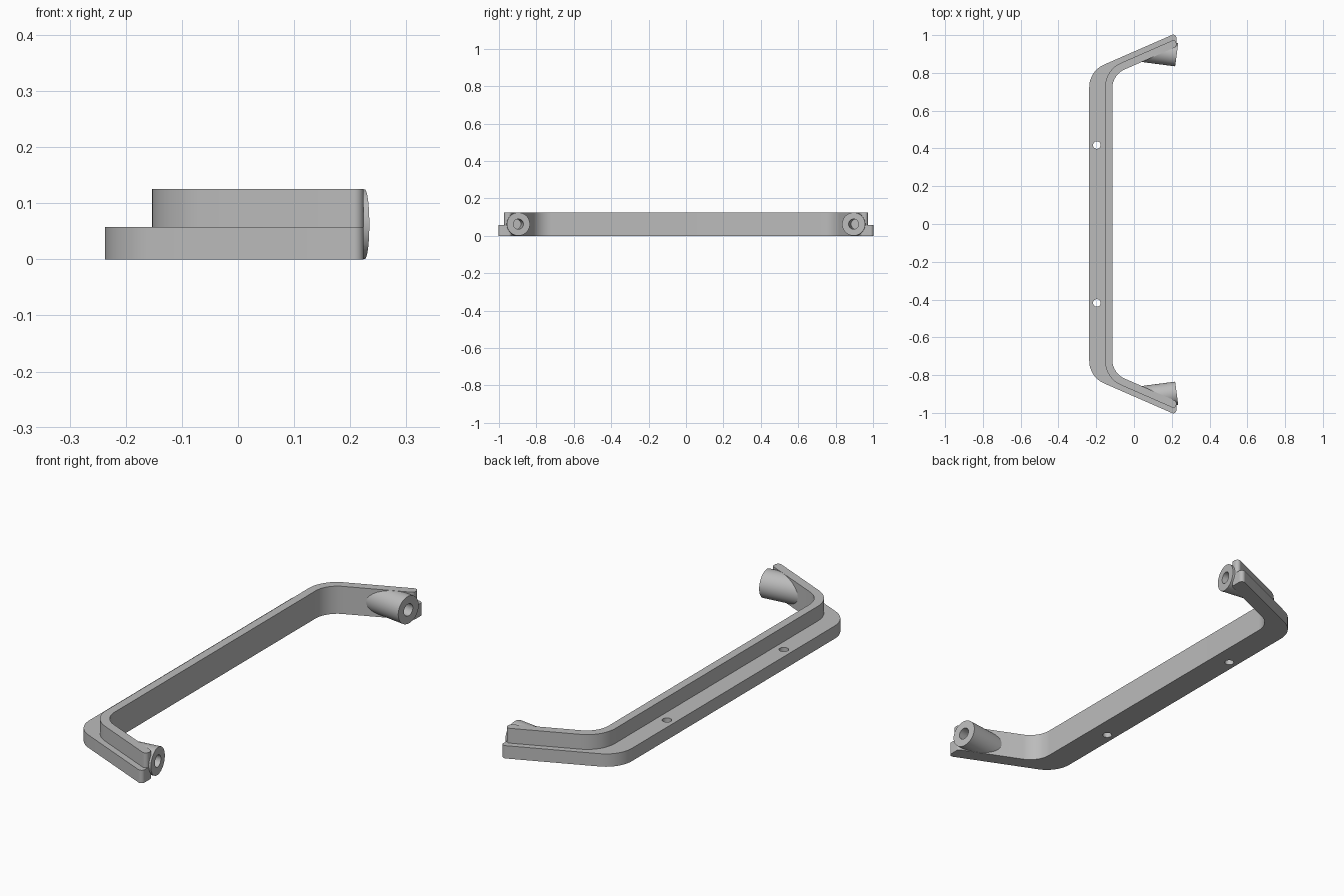
import bpy, bmesh, math
from mathutils import Vector, Matrix

cube = bpy.data.objects.get("Cube")
if cube:
    bpy.data.objects.remove(cube, do_unlink=True)

grey = bpy.data.materials.new("plain grey")
grey.use_nodes = True
colour = (0.5, 0.5, 0.5, 1)
grey.diffuse_color = colour
grey.node_tree.nodes["Principled BSDF"].inputs["Base Color"].default_value = colour

SLOPE = 0.437          # lean of the end arms
TIP = 0.224            # x where the arms end
STEP, TOP = 0.058, 0.125
OUTER, MIDDLE, INNER = 0.913, 0.883, 0.84   # arm lines at x = 0


def arm(x, line):
    return line + SLOPE * x


def fillet(corners, steps=12):
    """Round each (x, y, radius) corner of a closed outline."""
    points = []
    for i, (x, y, r) in enumerate(corners):
        p = Vector((x, y))
        a = (Vector(corners[i - 1][:2]) - p).normalized()
        b = (Vector(corners[(i + 1) % len(corners)][:2]) - p).normalized()
        if r == 0:
            points.append(p)
            continue
        half = a.angle(b) / 2
        centre = p + (a + b).normalized() * (r / math.sin(half))
        start = p + a * (r / math.tan(half)) - centre
        end = p + b * (r / math.tan(half)) - centre
        sweep = start.angle_signed(end)
        for k in range(steps + 1):
            points.append(centre + Matrix.Rotation(-sweep * k / steps, 2) @ start)
    return points


def finish(name, bm):
    bmesh.ops.recalc_face_normals(bm, faces=bm.faces)
    mesh = bpy.data.meshes.new(name)
    bm.to_mesh(mesh)
    bm.free()
    mesh.materials.append(grey)
    obj = bpy.data.objects.new(name, mesh)
    bpy.context.collection.objects.link(obj)
    return obj


def prism(name, outline, z0, z1):
    bm = bmesh.new()
    face = bm.faces.new([bm.verts.new((p[0], p[1], z0)) for p in outline])
    made = bmesh.ops.extrude_face_region(bm, geom=[face])["geom"]
    bmesh.ops.translate(bm, vec=(0, 0, z1 - z0),
                        verts=[v for v in made if isinstance(v, bmesh.types.BMVert)])
    return finish(name, bm)


def rod(name, a, b, radius, sides=48):
    a, b = Vector(a), Vector(b)
    turn = (b - a).to_track_quat('Z', 'Y').to_matrix().to_4x4()
    bm = bmesh.new()
    bmesh.ops.create_cone(bm, cap_ends=True, segments=sides, radius1=radius, radius2=radius,
                          depth=(b - a).length,
                          matrix=Matrix.Translation((a + b) / 2) @ turn)
    return finish(name, bm)


def combine(target, tool, operation):
    """Apply a boolean and remove the tool."""
    mod = target.modifiers.new(operation.lower(), 'BOOLEAN')
    mod.operation, mod.object, mod.solver = operation, tool, 'EXACT'
    bpy.context.view_layer.update()
    graph = bpy.context.evaluated_depsgraph_get()
    mesh = bpy.data.meshes.new_from_object(target.evaluated_get(graph))
    target.modifiers.clear()
    target.data = mesh
    bpy.data.objects.remove(tool, do_unlink=True)


def bracket(name, back_x, line, back_radius, z0, z1):
    """C-shaped band between an outer line and the shared inner face."""
    front_x = -0.115
    half = [(front_x, arm(front_x, INNER), 0.11), (TIP, arm(TIP, INNER), 0.014),
            (TIP, arm(TIP, line), 0.016), (back_x, arm(back_x, line), back_radius)]
    mirrored = [(x, -y, r) for x, y, r in reversed(half)]
    return prism(name, fillet(half + mirrored), z0, z1)


# Wide base and narrow raised wall
frame = bracket("bracket_frame", -0.237, OUTER, 0.13, 0, STEP)
combine(frame, bracket("raised_wall", -0.153, MIDDLE, 0.14, STEP, TOP), 'UNION')

# Tilted bosses with blind holes, and screw holes in the ledge
for side in (1, -1):
    end = Vector((0.226, side * 0.896, TOP / 2))
    back = Vector((-0.99, side * 0.13, 0)).normalized()
    boss = rod("boss", end + back * 0.3, end, 0.062)
    middle = (MIDDLE + INNER) / 2
    keep = [(-0.2, side * arm(-0.2, middle)), (0.3, side * arm(0.3, middle)),
            (0.3, side * 0.6), (-0.2, side * 0.6)]
    combine(boss, prism("boss_limit", keep, -0.1, 0.3), 'INTERSECT')
    combine(frame, boss, 'UNION')
    combine(frame, rod("boss_hole", end + back * 0.1, end - back * 0.05, 0.027, 32), 'DIFFERENCE')
    spot = (-0.197, side * 0.418)
    combine(frame, rod("screw_hole", (*spot, -0.1), (*spot, 0.2), 0.02, 32), 'DIFFERENCE')

bpy.ops.object.select_all(action='DESELECT')
frame.select_set(True)
bpy.context.view_layer.objects.active = frame
bpy.ops.object.shade_smooth_by_angle(angle=math.radians(30))
